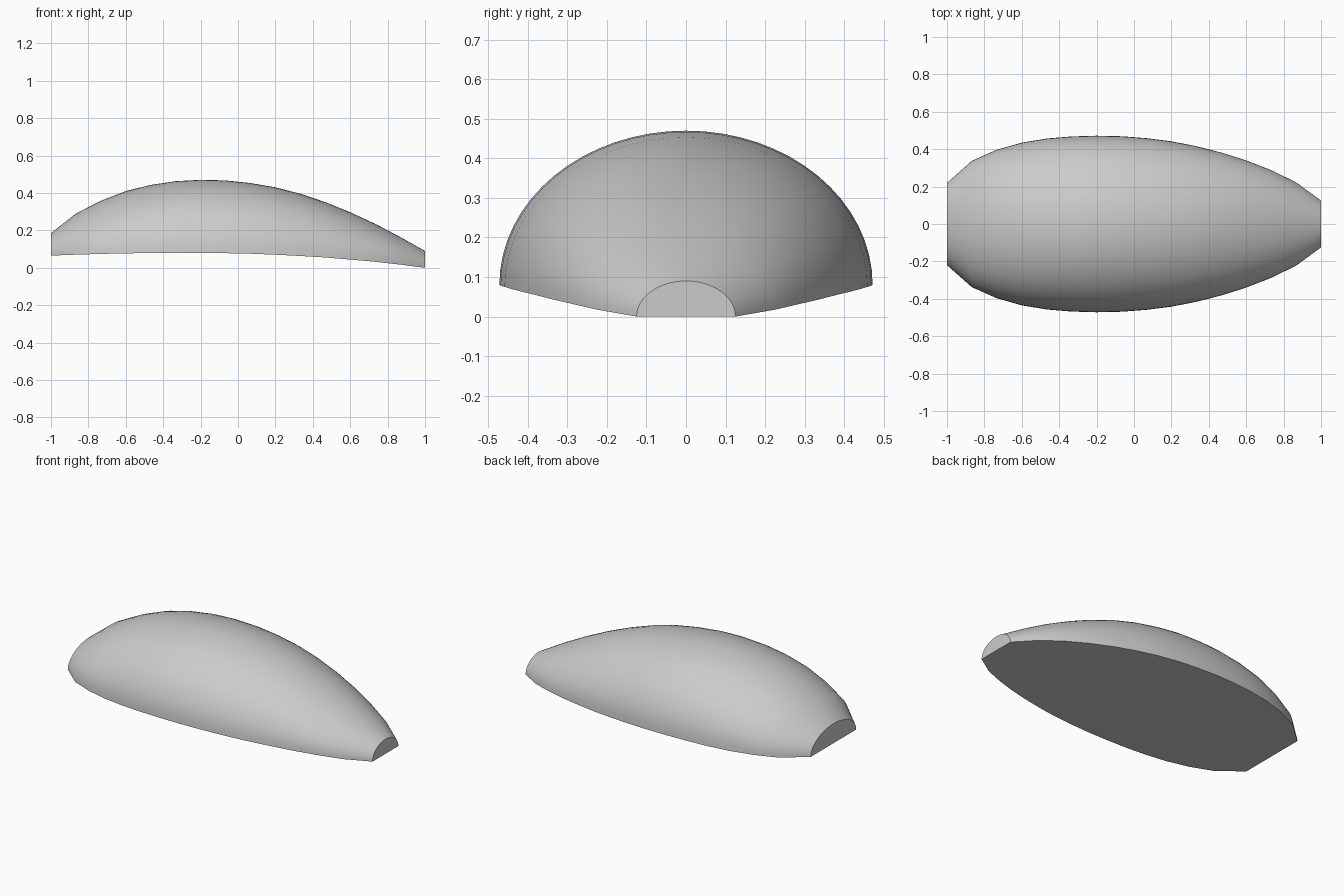
import bpy
import bmesh
from math import sin, cos, pi, radians

cube = bpy.data.objects.get("Cube")
if cube:
    bpy.data.objects.remove(cube)

grey = bpy.data.materials.new("mid grey")
grey.use_nodes = True
colour = (0.6, 0.6, 0.6, 1)
grey.diffuse_color = colour
grey.node_tree.nodes["Principled BSDF"].inputs["Base Color"].default_value = colour

# Evenly spaced stations along the length: half width, base height, crown height
stations = [
    (.22, .065, .185), (.338, .070, .29), (.397, .074, .358), (.435, .077, .41),
    (.457, .079, .443), (.468, .08, .463), (.472, .08, .47), (.469, .078, .467),
    (.459, .075, .453), (.442, .070, .43), (.416, .063, .396), (.382, .055, .351),
    (.34, .044, .297), (.288, .032, .235), (.223, .017, .165), (.125, .0, .09),
]
SIDES = 32


def arch(bm, x, width, base, crown):
    """One half-oval rib, from the -y edge over the top to the +y edge."""
    ring = []
    for i in range(SIDES + 1):
        a = pi * i / SIDES
        ring.append(bm.verts.new((x, -width * cos(a), base + (crown - base) * sin(a))))
    return ring


# Domed shell lofted through the ribs, closed underneath and at both ends
bm = bmesh.new()
last = len(stations) - 1
ribs = [arch(bm, -1 + 2 * i / last, *s) for i, s in enumerate(stations)]
for a, b in zip(ribs, ribs[1:]):
    for j in range(SIDES):
        bm.faces.new((a[j], b[j], b[j + 1], a[j + 1]))
    bm.faces.new((a[0], a[-1], b[-1], b[0]))
bm.faces.new(ribs[0])
bm.faces.new(ribs[-1])
bmesh.ops.recalc_face_normals(bm, faces=bm.faces)

mesh = bpy.data.meshes.new("domed_shell")
bm.to_mesh(mesh)
bm.free()
mesh.materials.append(grey)
shell = bpy.data.objects.new("domed_shell", mesh)
bpy.context.collection.objects.link(shell)

# Smooth dome with crisp rim and end caps
bpy.ops.object.select_all(action="DESELECT")
shell.select_set(True)
bpy.context.view_layer.objects.active = shell
bpy.ops.object.shade_smooth_by_angle(angle=radians(35))
